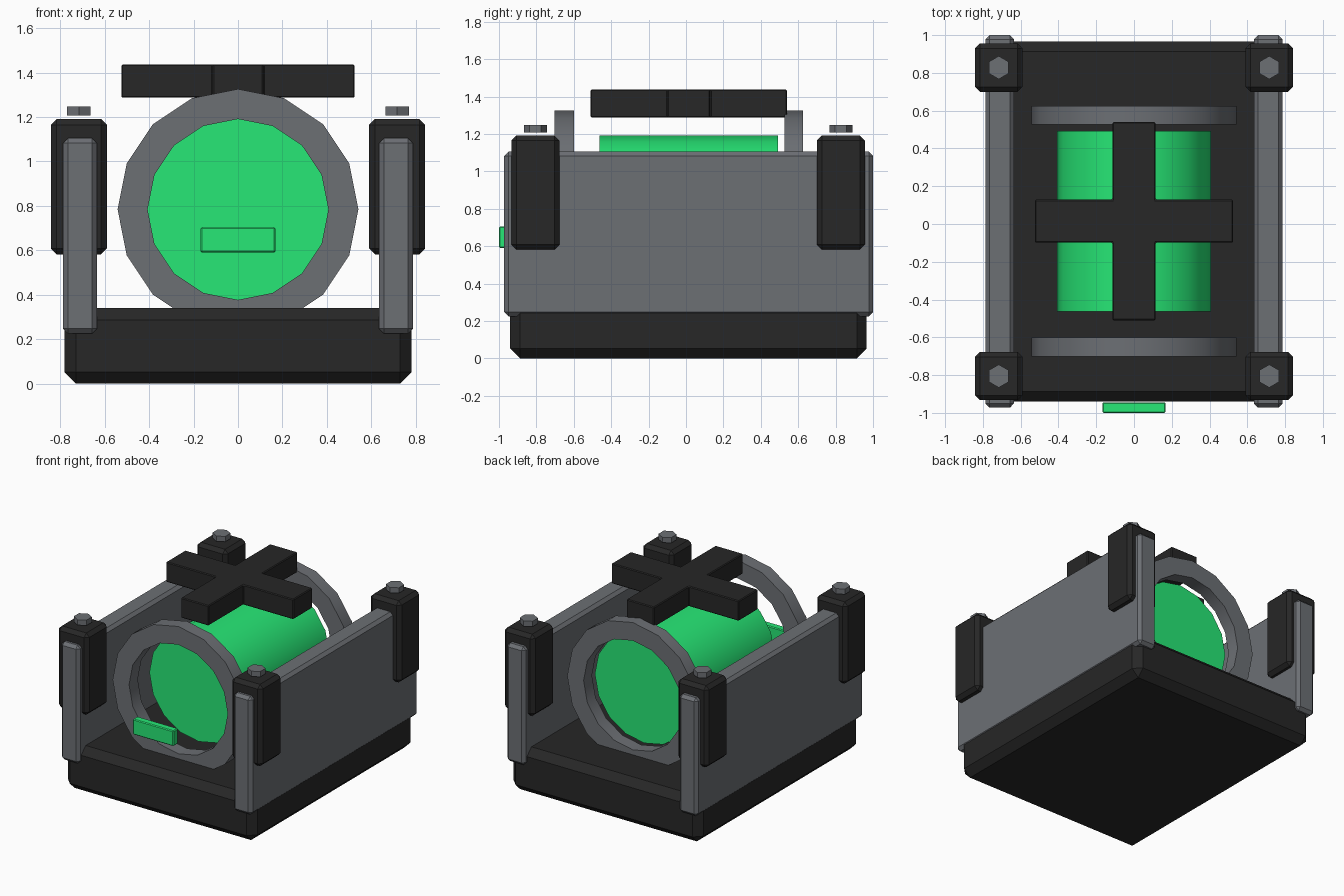
import bpy
import bmesh
from math import cos, sin, pi, radians
from mathutils import Matrix, Vector

cube = bpy.data.objects.get("Cube")
if cube:
    bpy.data.objects.remove(cube, do_unlink=True)

MID_Y = 0.015
AXIS_Z = 0.784


def material(name, color):
    m = bpy.data.materials.new(name)
    m.use_nodes = True
    m.diffuse_color = (*color, 1)
    m.node_tree.nodes["Principled BSDF"].inputs["Base Color"].default_value = (*color, 1)
    return m


DARK = material("charcoal", (0.02, 0.02, 0.02))
GREY = material("steel grey", (0.15, 0.16, 0.175))
GREEN = material("green", (0.02, 0.8, 0.18))


def finish(name, bm, mat, bevel=0, smooth=False):
    """Turn a bmesh into an object, with a flat chamfer or smooth sides."""
    bmesh.ops.recalc_face_normals(bm, faces=bm.faces)
    if bevel:
        bmesh.ops.bevel(bm, geom=bm.edges[:], offset=bevel, segments=1,
                        affect="EDGES", profile=0.5)
    mesh = bpy.data.meshes.new(name)
    bm.to_mesh(mesh)
    bm.free()
    mesh.materials.append(mat)
    obj = bpy.data.objects.new(name, mesh)
    bpy.context.collection.objects.link(obj)
    if smooth:
        bpy.ops.object.select_all(action="DESELECT")
        obj.select_set(True)
        bpy.context.view_layer.objects.active = obj
        bpy.ops.object.shade_smooth_by_angle(angle=radians(30))


def box(name, mat, xs, ys, zs, bevel):
    """Chamfered box given its extent along each axis."""
    bm = bmesh.new()
    bmesh.ops.create_cube(bm, size=1)
    for v in bm.verts:
        v.co = [(a + b) / 2 + c * (b - a) for c, (a, b) in zip(v.co, (xs, ys, zs))]
    finish(name, bm, mat, bevel)


def ring(name, y0, y1, outer, inner, sides=16):
    """Hollow band around the tank axis."""
    bm = bmesh.new()
    section = [(outer, y0), (outer, y1), (inner, y1), (inner, y0)]
    loops = []
    for i in range(sides):
        a = 2 * pi * i / sides
        loops.append([bm.verts.new((r * sin(a), y, AXIS_Z + r * cos(a)))
                      for r, y in section])
    for i in range(sides):
        p, q = loops[i], loops[(i + 1) % sides]
        for j in range(4):
            k = (j + 1) % 4
            bm.faces.new((p[j], p[k], q[k], q[j]))
    finish(name, bm, GREY, smooth=True)


def cross(name, arm, half, z0, z1):
    """Plus-shaped slab, one quarter of the outline turned four times."""
    bm = bmesh.new()
    quarter = [Vector((half, half)), Vector((half, arm)), Vector((-half, arm))]
    outline = [Matrix.Rotation(t * pi / 2, 2) @ p for t in range(4) for p in quarter]
    low, high = [[bm.verts.new((p.x, p.y + MID_Y, z)) for p in outline]
                 for z in (z0, z1)]
    bm.faces.new(low)
    bm.faces.new(high)
    for i in range(len(outline)):
        bm.faces.new((low[i - 1], low[i], high[i], high[i - 1]))
    finish(name, bm, DARK, 0.006)


# Base tray
box("base", DARK, (-0.782, 0.782), (-0.94, 0.966), (0, 0.34), 0.053)

# Side walls, corner posts and bolts
for side, s in (("left", 1), ("right", -1)):
    box(side + "_wall", GREY, sorted((s * 0.635, s * 0.787)),
        (-0.972, 1.0), (0.225, 1.105), 0.022)
    for end, y in (("front", -0.805), ("back", 0.828)):
        x = s * 0.716
        box(f"{end}_{side}_post", DARK, (x - 0.126, x + 0.126),
            (y - 0.128, y + 0.128), (0.582, 1.191), 0.026)
        bm = bmesh.new()
        bmesh.ops.create_cone(bm, cap_ends=True, segments=6, radius1=0.061,
                              radius2=0.061, depth=0.04,
                              matrix=Matrix.Translation((x, y, 1.227)))
        finish(f"{end}_{side}_bolt", bm, GREY)

# Tank lying along y, between two rings
bm = bmesh.new()
bmesh.ops.create_cone(bm, cap_ends=True, segments=16, radius1=0.407,
                      radius2=0.407, depth=0.955,
                      matrix=Matrix.Translation((0, MID_Y, AXIS_Z))
                      @ Matrix.Rotation(pi / 2, 4, "X"))
finish("tank", bm, GREEN, smooth=True)
ring("front_ring", -0.702, -0.6, 0.542, 0.407)
ring("back_ring", 0.527, 0.625, 0.542, 0.407)

# Plus-shaped handle above the tank
cross("cross_handle", 0.525, 0.114, 1.287, 1.437)

# Front label plate
box("front_plate", GREEN, (-0.168, 0.168), (-1.0, -0.945), (0.59, 0.705), 0.006)
